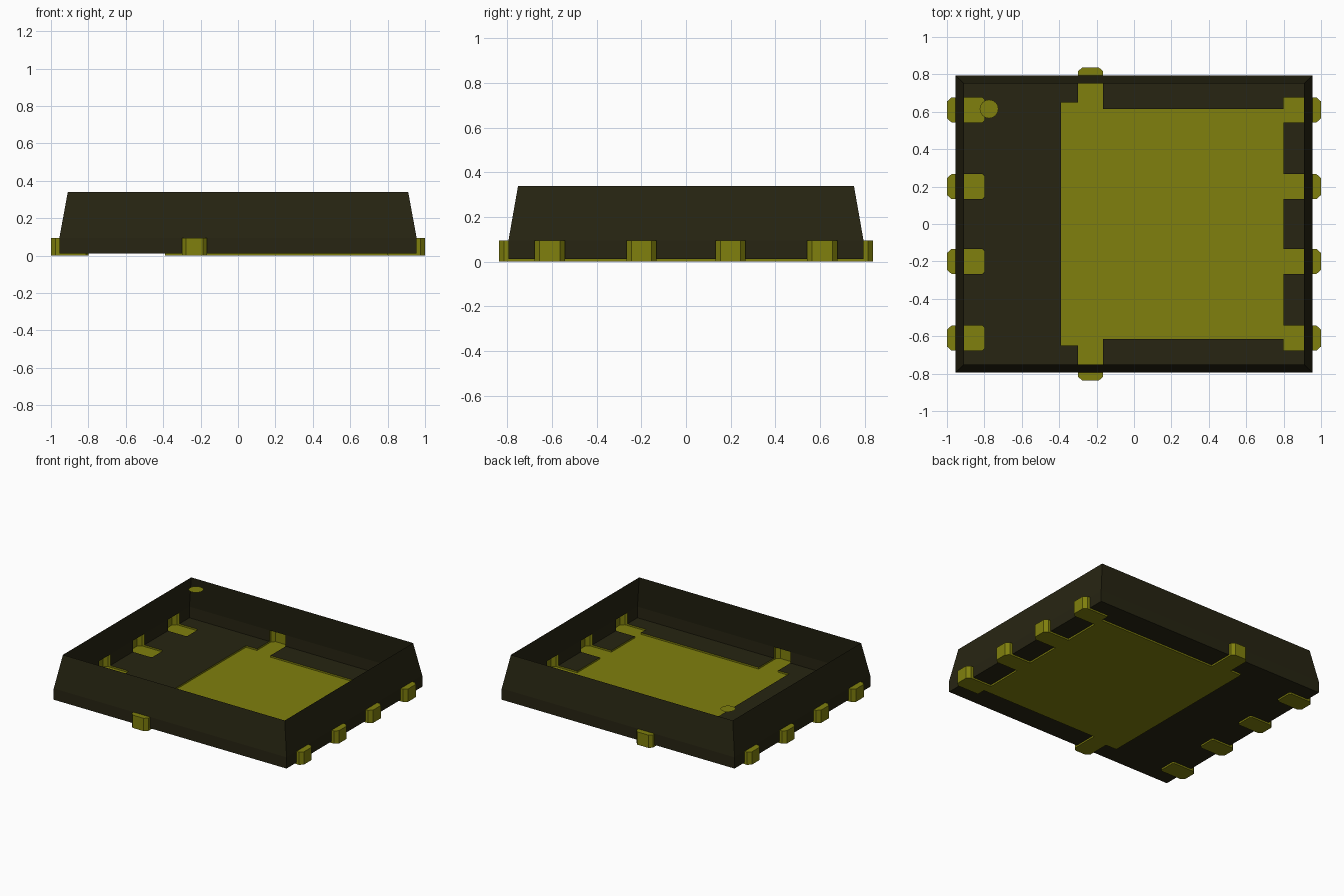
import bpy, bmesh, math

cube = bpy.data.objects.get("Cube")
if cube:
    bpy.data.objects.remove(cube, do_unlink=True)

# Main sizes
BX, BY = 0.955, 0.795           # casing half size at the base
TX, TY = 0.91, 0.752            # casing half size at the rim
FLOOR, LEAD, RIM = 0.012, 0.095, 0.34
HALF, TIP = 0.0675, 0.045       # lead half widths at the wall and at the tip
ROWS = [0.61, 0.2, -0.2, -0.61]  # lead positions along y
TAB_X = -0.2325                 # lead position on the front and back
PAD = 0.80                      # inner end of the side pads


def material(name, rgb):
    m = bpy.data.materials.new(name)
    m.use_nodes = True
    m.diffuse_color = (*rgb, 1)
    m.node_tree.nodes["Principled BSDF"].inputs["Base Color"].default_value = (*rgb, 1)
    return m


def finish(bm, name, mat):
    bmesh.ops.remove_doubles(bm, verts=bm.verts, dist=1e-5)
    bmesh.ops.recalc_face_normals(bm, faces=bm.faces)
    me = bpy.data.meshes.new(name)
    bm.to_mesh(me)
    bm.free()
    me.materials.append(mat)
    ob = bpy.data.objects.new(name, me)
    bpy.context.collection.objects.link(ob)
    return ob


def poly(bm, pts):
    return bm.faces.new([bm.verts.new(p) for p in pts])


def flat(bm, pts, z):
    return poly(bm, [(x, y, z) for x, y in pts])


def hull(sign_x, yc):
    """Tapered outline of a side lead, listed from high y to low y."""
    prof = [(0, HALF), (0.02, HALF), (0.045, TIP), (0.045, -TIP), (0.02, -HALF), (0, -HALF)]
    return [(sign_x * (BX + d), yc + w) for d, w in prof]


def tab_hull(sign_y):
    """Tapered outline of a front or back lead, listed from low x to high x."""
    prof = [(0, -HALF), (0.02, -HALF), (0.042, -TIP), (0.042, TIP), (0.02, HALF), (0, HALF)]
    return [(TAB_X + w, sign_y * (BY + d)) for d, w in prof]


def metal_part(name, outline, hulls, mat):
    """Flat pad with low sides, rising to a hollow lead outside the casing."""
    bm = bmesh.new()
    flat(bm, outline, 0)
    for (x0, y0), (x1, y1) in zip(outline, outline[1:] + outline[:1]):
        outside = abs(x0 + x1) / 2 > BX + 1e-4 or abs(y0 + y1) / 2 > BY + 1e-4
        h = LEAD if outside else FLOOR
        poly(bm, [(x0, y0, 0), (x1, y1, 0), (x1, y1, h), (x0, y0, h)])
    for h in hulls:
        flat(bm, h, LEAD)
    return finish(bm, name, mat)


casing_mat = material("dark casing", (0.020, 0.018, 0.006))
metal_mat = material("olive metal", (0.215, 0.215, 0.004))

L, R = TAB_X - HALF, TAB_X + HALF


def pad_end(yc):
    """Chamfered inner end of a left pad, from high y to low y."""
    c = 0.012
    return [(-PAD - c, yc + HALF), (-PAD, yc + HALF - c),
            (-PAD, yc - HALF + c), (-PAD - c, yc - HALF)]


# Casing: floor pieces around the pads
bm = bmesh.new()
left = [(L, BY), (-BX, BY)]
for yc in ROWS:
    left += [(-BX, yc + HALF)] + pad_end(yc) + [(-BX, yc - HALF)]
left += [(-BX, -BY), (L, -BY), (L, -0.65), (-0.39, -0.65), (-0.39, 0.65), (L, 0.65)]
flat(bm, left, FLOOR)
for s in (1, -1):
    flat(bm, [(R, s * BY), (BX, s * BY), (BX, s * (0.61 + HALF)), (PAD, s * (0.61 + HALF)),
              (PAD, s * 0.615), (R, s * 0.615)], FLOOR)
for a, b in zip(ROWS, ROWS[1:]):
    flat(bm, [(PAD, a - HALF), (BX, a - HALF), (BX, b + HALF), (PAD, b + HALF)], FLOOR)

# Casing: lower wall strips between the leads
cuts = [BY] + [v for y in ROWS for v in (y + HALF, y - HALF)] + [-BY]
for s in (1, -1):
    for a, b in zip(cuts[::2], cuts[1::2]):
        poly(bm, [(s * BX, a, FLOOR), (s * BX, b, FLOOR), (s * BX, b, LEAD), (s * BX, a, LEAD)])
    for a, b in ((-BX, L), (R, BX)):
        poly(bm, [(a, s * BY, FLOOR), (b, s * BY, FLOOR), (b, s * BY, LEAD), (a, s * BY, LEAD)])

# Casing: sloping upper walls, open at the top
corners = [(1, 1), (-1, 1), (-1, -1), (1, -1)]
for (a, b), (c, d) in zip(corners, corners[1:] + corners[:1]):
    poly(bm, [(a * BX, b * BY, LEAD), (c * BX, d * BY, LEAD),
              (c * TX, d * TY, RIM), (a * TX, b * TY, RIM)])
finish(bm, "casing", casing_mat)

# Left pads with their leads
for i, yc in enumerate(ROWS):
    h = hull(-1, yc)
    metal_part(f"left_lead_{i + 1}", h + pad_end(yc)[::-1], [h], metal_mat)

# Large pad joined to the front, back and right leads
back, front = tab_hull(1), tab_hull(-1)
rights = [hull(1, yc) for yc in ROWS]
outline = [(-0.39, 0.65), (L, 0.65)] + back + [(R, 0.615), (PAD, 0.615)]
for yc, h in zip(ROWS, rights):
    outline += [(PAD, yc + HALF)] + h + [(PAD, yc - HALF)]
outline += [(PAD, -0.615), (R, -0.615)] + front[::-1] + [(L, -0.65), (-0.39, -0.65)]
metal_part("main_pad", outline, [back, front] + rights, metal_mat)

# Round marker at rim height
bm = bmesh.new()
flat(bm, [(-0.775 + 0.05 * math.cos(t * math.pi / 8), 0.615 + 0.05 * math.sin(t * math.pi / 8))
          for t in range(16)], RIM - 0.001)
finish(bm, "corner_marker", metal_mat)
